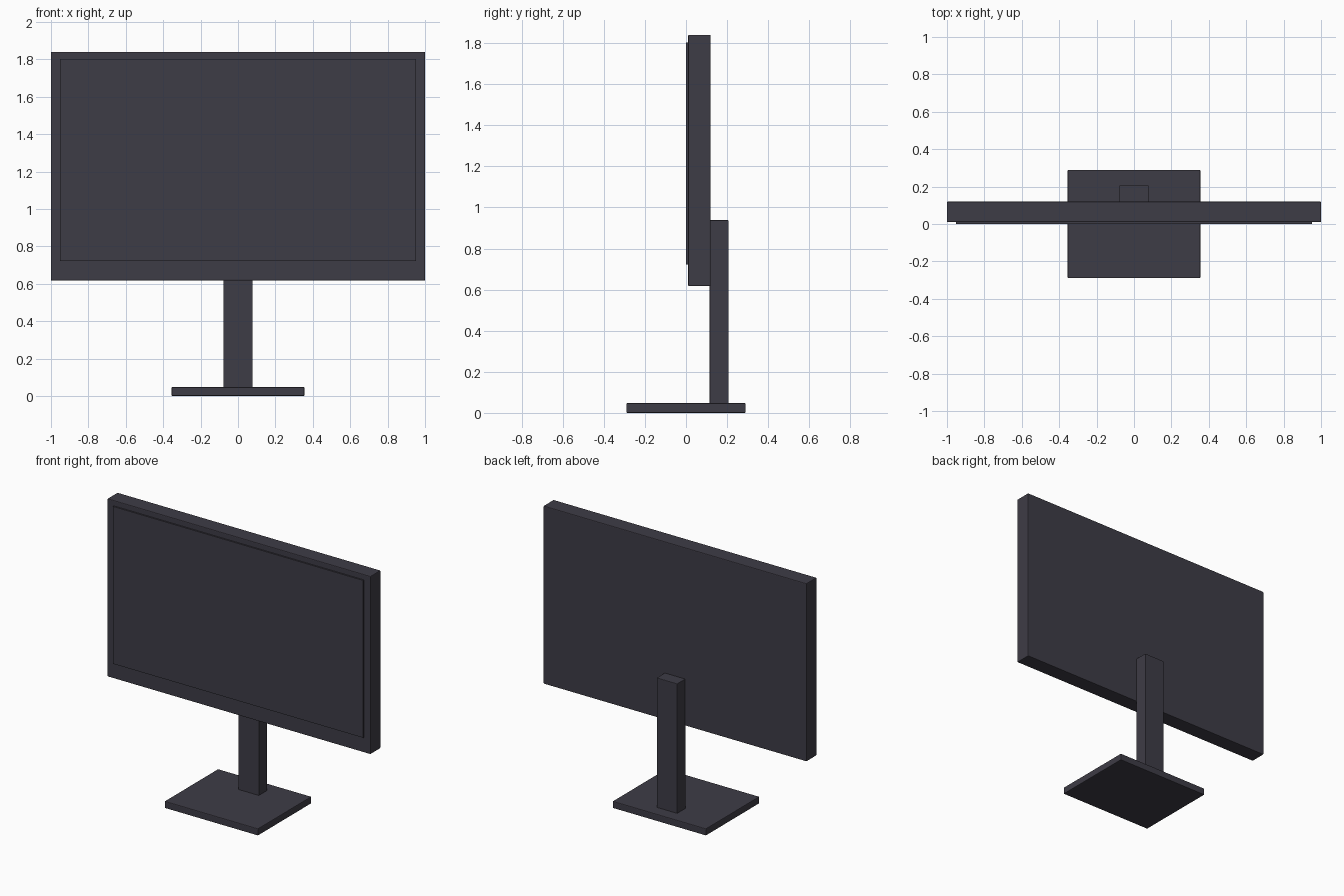
import bpy

old = bpy.data.objects.get("Cube")
if old:
    bpy.data.objects.remove(old, do_unlink=True)


def make_material(name, rgb):
    mat = bpy.data.materials.new(name)
    mat.use_nodes = True
    color = (*rgb, 1)
    mat.diffuse_color = color
    mat.node_tree.nodes["Principled BSDF"].inputs["Base Color"].default_value = color
    return mat


def box(name, x, y, z, mat, bevel=0.0):
    """Box from (min, max) ranges, with an optional small edge bevel."""
    ranges = (x, y, z)
    bpy.ops.mesh.primitive_cube_add(size=1, location=[(a + b) / 2 for a, b in ranges])
    obj = bpy.context.object
    obj.name = name
    obj.scale = [b - a for a, b in ranges]
    bpy.ops.object.transform_apply(location=False, rotation=False, scale=True)
    obj.data.materials.append(mat)
    if bevel:
        mod = obj.modifiers.new("edge_bevel", 'BEVEL')
        mod.width = bevel
        mod.segments = 2
    return obj


plastic = make_material("charcoal plastic", (0.048, 0.045, 0.061))

# Display housing and the thin raised panel on its front
box("housing", (-1, 1), (0.01, 0.12), (0.617, 1.84), plastic, 0.005)
box("screen_panel", (-0.952, 0.952), (0, 0.02), (0.722, 1.803), plastic)

# Stand: upright column behind the housing, on a flat rectangular foot
box("stand_column", (-0.078, 0.078), (0.115, 0.207), (0.04, 0.938), plastic, 0.003)
box("stand_base", (-0.355, 0.355), (-0.29, 0.29), (0, 0.048), plastic, 0.005)
